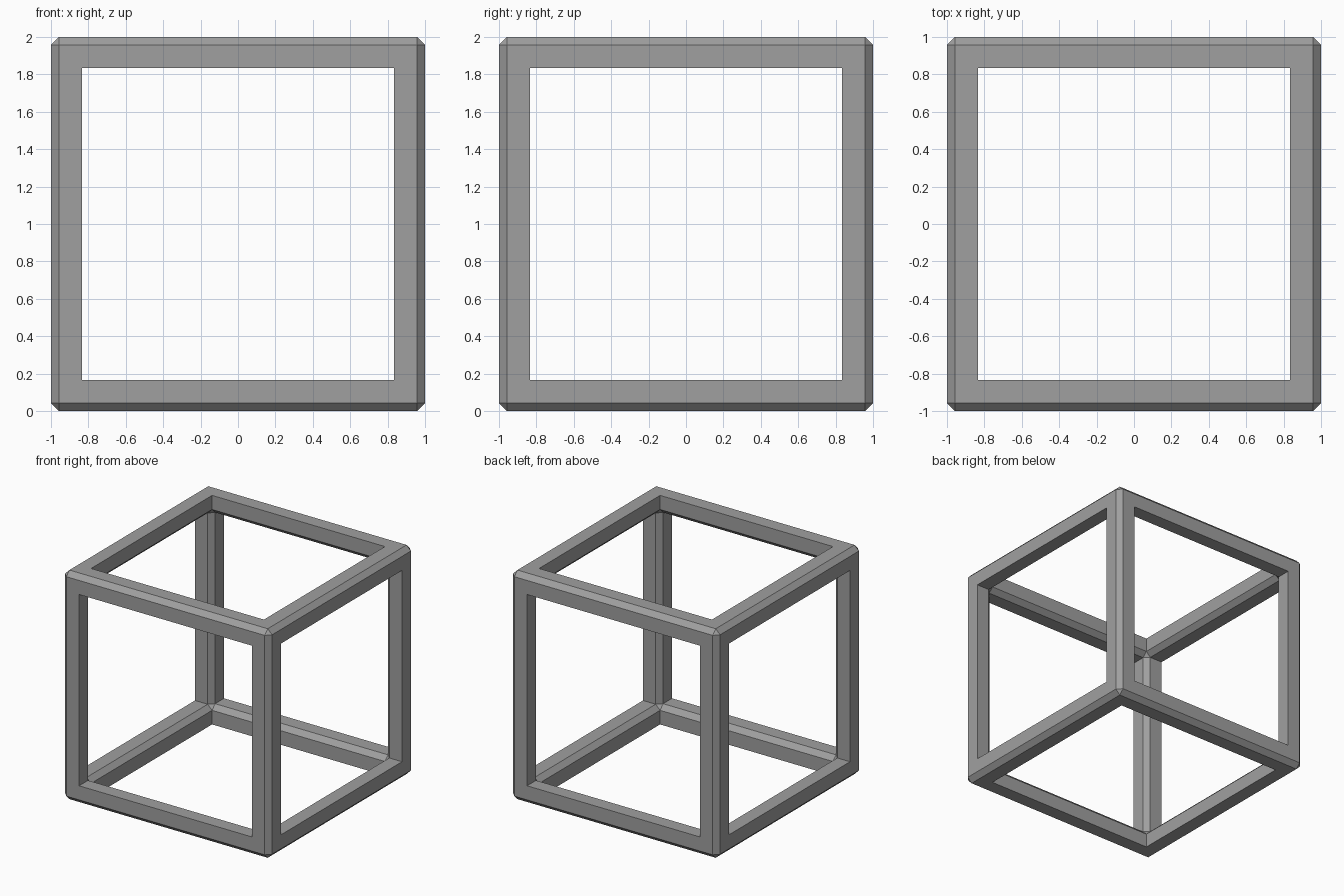
import bpy, bmesh

if "Cube" in bpy.data.objects:
    bpy.data.objects.remove(bpy.data.objects["Cube"])

BAR = 0.165      # bar thickness
CHAMFER = 0.042  # cut on outer and inner ridges

bm = bmesh.new()
bmesh.ops.create_cube(bm, size=2)

# Window openings: inset every side, push it inward, remove the cap
windows = list(bm.faces)
bmesh.ops.inset_individual(bm, faces=windows, thickness=BAR, use_even_offset=True)
caps = bmesh.ops.extrude_discrete_faces(bm, faces=windows)["faces"]
for f in caps:
    f.normal_update()
    bmesh.ops.translate(bm, verts=f.verts[:], vec=-f.calc_center_median().normalized() * BAR)
bmesh.ops.delete(bm, geom=caps, context='FACES_ONLY')
bmesh.ops.remove_doubles(bm, verts=bm.verts[:], dist=0.001)


# Chamfer only the outer and inner ridge of each bar
def is_corner(v):
    a = [abs(c) for c in v.co]
    return max(a) - min(a) < 0.001


ridges = [e for e in bm.edges
          if all(is_corner(v) for v in e.verts)
          and abs(abs(e.verts[0].co.x) - abs(e.verts[1].co.x)) < 0.001]
bmesh.ops.bevel(bm, geom=ridges, offset=CHAMFER, offset_type='OFFSET',
                segments=1, profile=0.5, affect='EDGES')
bmesh.ops.recalc_face_normals(bm, faces=bm.faces[:])
bmesh.ops.translate(bm, verts=bm.verts[:], vec=(0, 0, 1))

# Cube frame object
mesh = bpy.data.meshes.new("cube_frame")
bm.to_mesh(mesh)
bm.free()
bpy.context.collection.objects.link(bpy.data.objects.new("cube_frame", mesh))

# Dark grey finish
mat = bpy.data.materials.new("dark_grey")
mat.diffuse_color = (0.35, 0.35, 0.35, 1)
mat.use_nodes = True
mat.node_tree.nodes["Principled BSDF"].inputs["Base Color"].default_value = mat.diffuse_color
mesh.materials.append(mat)
